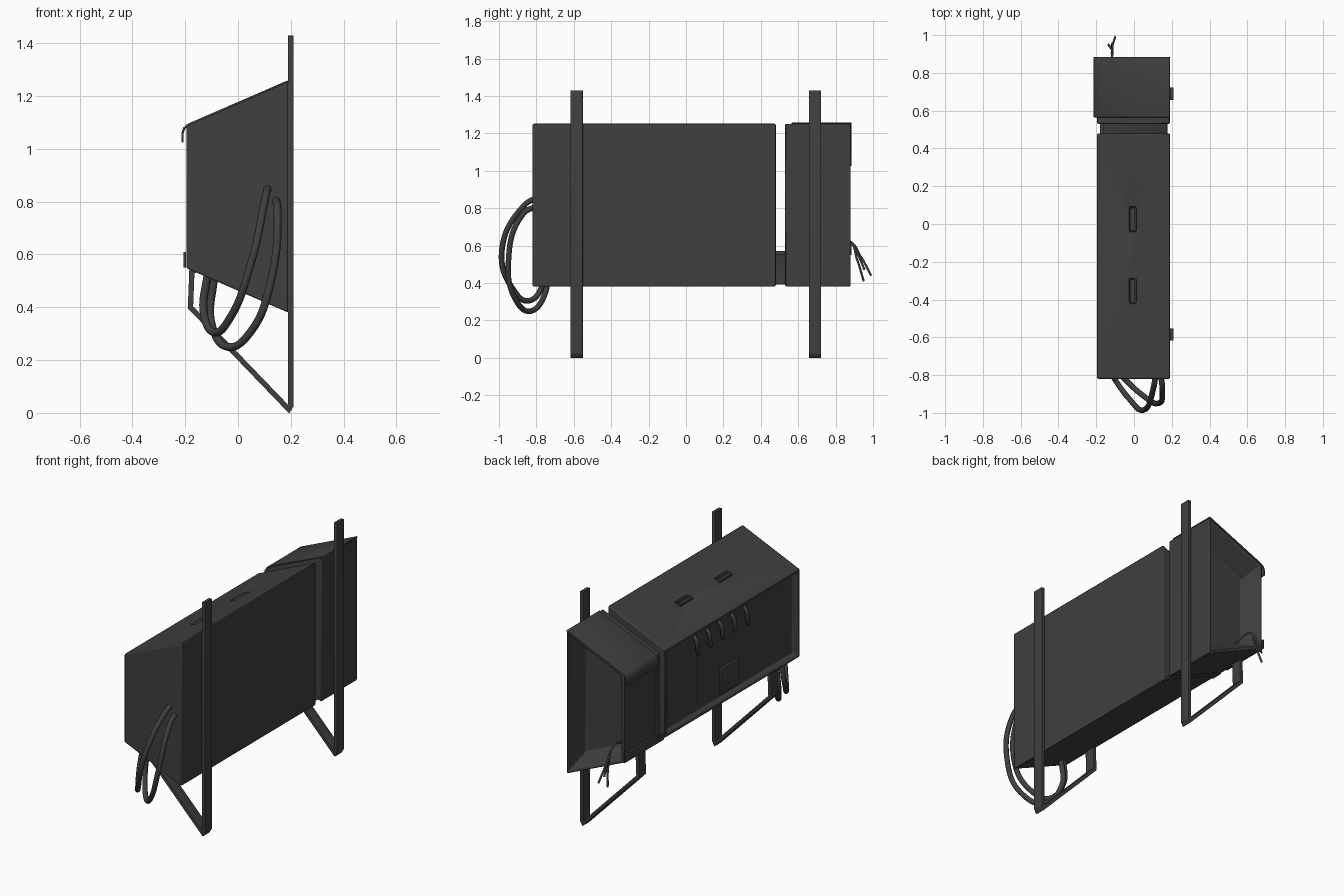
import bpy
import bmesh
from mathutils import Vector

if "Cube" in bpy.data.objects:
    bpy.data.objects.remove(bpy.data.objects["Cube"], do_unlink=True)

dark = bpy.data.materials.new("charcoal grey")
dark.use_nodes = True
GREY = (0.05, 0.05, 0.05, 1)
dark.diffuse_color = GREY
dark.node_tree.nodes["Principled BSDF"].inputs["Base Color"].default_value = GREY

# Slanted cross-section (x, z) shared by both housings
SECTION = [(-0.195, 0.548), (0.19, 0.38), (0.19, 1.253), (-0.195, 1.086)]


def link(name, bm):
    mesh = bpy.data.meshes.new(name)
    bmesh.ops.recalc_face_normals(bm, faces=bm.faces)
    bm.to_mesh(mesh)
    bm.free()
    obj = bpy.data.objects.new(name, mesh)
    bpy.context.collection.objects.link(obj)
    mesh.materials.append(dark)
    return obj


def bevel(obj, width=0.006, segments=2):
    mod = obj.modifiers.new("soft edges", "BEVEL")
    mod.width = width
    mod.segments = segments
    mod.limit_method = 'ANGLE'
    return obj


def prism(section, y0, y1):
    """Closed prism along y."""
    bm = bmesh.new()
    rings = [[bm.verts.new((x, y, z)) for x, z in section] for y in (y0, y1)]
    for ring in rings:
        bm.faces.new(ring)
    n = len(section)
    for i in range(n):
        j = (i + 1) % n
        bm.faces.new((rings[0][i], rings[0][j], rings[1][j], rings[1][i]))
    bmesh.ops.recalc_face_normals(bm, faces=bm.faces)
    return bm


def recess(bm, direction, rim, depth, taper=0.0):
    """Sink the outer face on one side behind a rim; taper narrows its floor."""
    way = Vector(direction)
    bm.normal_update()
    facing = [f for f in bm.faces if f.normal.dot(way) > 0.99]
    face = max(facing, key=lambda f: f.calc_center_median().dot(way))
    bmesh.ops.inset_individual(bm, faces=[face], thickness=rim)
    floor = bmesh.ops.extrude_discrete_faces(bm, faces=[face])["faces"][0]
    middle = floor.calc_center_median()
    for v in floor.verts:
        v.co = v.co.lerp(middle, taper) - way * depth


def box(name, x, y, z):
    section = [(x[0], z[0]), (x[1], z[0]), (x[1], z[1]), (x[0], z[1])]
    return link(name, prism(section, *y))


def strip(name, points, thick, y0, y1):
    """Bent flat bar following an (x, z) path."""
    bm = bmesh.new()
    rows = [[bm.verts.new((x, y, z)) for y in (y0, y1)] for x, z in points]
    for a, b in zip(rows, rows[1:]):
        bm.faces.new((a[0], a[1], b[1], b[0]))
    obj = link(name, bm)
    mod = obj.modifiers.new("thickness", "SOLIDIFY")
    mod.thickness = thick
    mod.offset = 0
    mod.use_even_offset = True
    return bevel(obj, thick * 0.4, 3)


def cable(name, points, radius):
    curve = bpy.data.curves.new(name, 'CURVE')
    curve.dimensions = '3D'
    curve.bevel_depth = radius
    curve.bevel_resolution = 3
    curve.use_fill_caps = True
    spline = curve.splines.new('BEZIER')
    spline.bezier_points.add(len(points) - 1)
    for bp, co in zip(spline.bezier_points, points):
        bp.co = co
        bp.handle_left_type = bp.handle_right_type = 'AUTO'
    curve.materials.append(dark)
    obj = bpy.data.objects.new(name, curve)
    bpy.context.collection.objects.link(obj)


# Main housing with a recessed service side and two slots in the roof
body = prism(SECTION, -0.82, 0.48)
recess(body, (-1, 0, 0), 0.022, 0.04)
main = link("main_housing", body)
for i, y in enumerate((0.025, -0.355)):
    cutter = box(f"slot_cutter_{i}", (-0.025, 0.012), (y - 0.065, y + 0.065), (1.13, 1.3))
    cutter.hide_render = True
    cutter.hide_set(True)
    cut = main.modifiers.new("roof slot", "BOOLEAN")
    cut.object = cutter
    cut.solver = 'EXACT'
    box(f"roof_tab_{i}", (-0.018, 0.002), (y - 0.06, y + 0.06), (1.12, 1.163))
bevel(main)

# Rear housing, dished at the back, with a shallow side panel
body = prism(SECTION, 0.53, 0.88)
recess(body, (0, 1, 0), 0.02, 0.12, 0.2)
recess(body, (-1, 0, 0), 0.025, 0.012)
bevel(link("rear_housing", body))

# Sloping floor joining the two housings
strip("joining_floor", [(-0.18, 0.553), (0.175, 0.397)], 0.015, 0.46, 0.55)
box("joining_latch", (-0.18, -0.16), (0.47, 0.54), (0.53, 0.57))

# Cover sheet with a hooked lip, and the lower lip
strip("rear_cover", [(0.19, 1.256), (-0.19, 1.091), (-0.204, 1.078), (-0.21, 1.06), (-0.21, 1.025)],
      0.008, 0.565, 0.885)
strip("lower_lip", [(-0.202, 0.61), (-0.202, 0.55)], 0.01, 0.565, 0.885)

# Wall brackets: post, slanting brace and short upright
for name, y in (("front_bracket", -0.585), ("rear_bracket", 0.69)):
    strip(name, [(0.2, 1.43), (0.2, 0.027), (0.192, 0.014), (-0.18, 0.4), (-0.174, 0.555)],
          0.02, y - 0.033, y + 0.033)

# Two heavy cable loops leaving the front and returning under the floor
cable("upper_front_cable", [(0.115, -0.79, 0.86), (0.105, -0.86, 0.82), (0.05, -0.985, 0.57),
                            (-0.03, -0.92, 0.36), (-0.09, -0.84, 0.305),
                            (-0.13, -0.77, 0.38), (-0.115, -0.75, 0.53)], 0.015)
cable("lower_front_cable", [(0.14, -0.79, 0.815), (0.15, -0.87, 0.77), (0.125, -0.95, 0.5),
                            (0.05, -0.91, 0.31), (-0.04, -0.83, 0.25),
                            (-0.1, -0.755, 0.34), (-0.09, -0.74, 0.52)], 0.015)

# Thin loose wires at the rear
for i, (x, y, z) in enumerate(((-0.135, 0.95, 0.41), (-0.1, 0.99, 0.44), (-0.115, 0.955, 0.47))):
    cable(f"rear_wire_{i}", [(-0.1, 0.75, 0.6), (-0.115, 0.87, 0.625),
                             (-0.115, (0.88 + y) / 2, (0.64 + z) / 2), (x, y, z)], 0.006)

# Row of short hooked leads, a rod and a small box in the service side
for i in range(5):
    y = 0.14 - i * 0.12
    cable(f"service_lead_{i}", [(-0.145, y, 1.03), (-0.168, y, 1.01), (-0.17, y - 0.01, 0.95),
                                (-0.16, y - 0.03, 0.92), (-0.145, y - 0.04, 0.95)], 0.012)
cable("service_rod", [(-0.152, 0.11, 0.9), (-0.152, 0.11, 0.62)], 0.006)
bevel(box("service_box", (-0.165, -0.14), (-0.29, -0.1), (0.58, 0.74)), 0.004)

# Smooth rounded parts while keeping edges sharp
bpy.ops.object.select_all(action='DESELECT')
for obj in bpy.context.collection.objects:
    if obj.type == 'MESH' and not obj.hide_render and dark.name in obj.data.materials:
        obj.select_set(True)
        bpy.context.view_layer.objects.active = obj
bpy.ops.object.shade_smooth_by_angle(angle=0.6)
